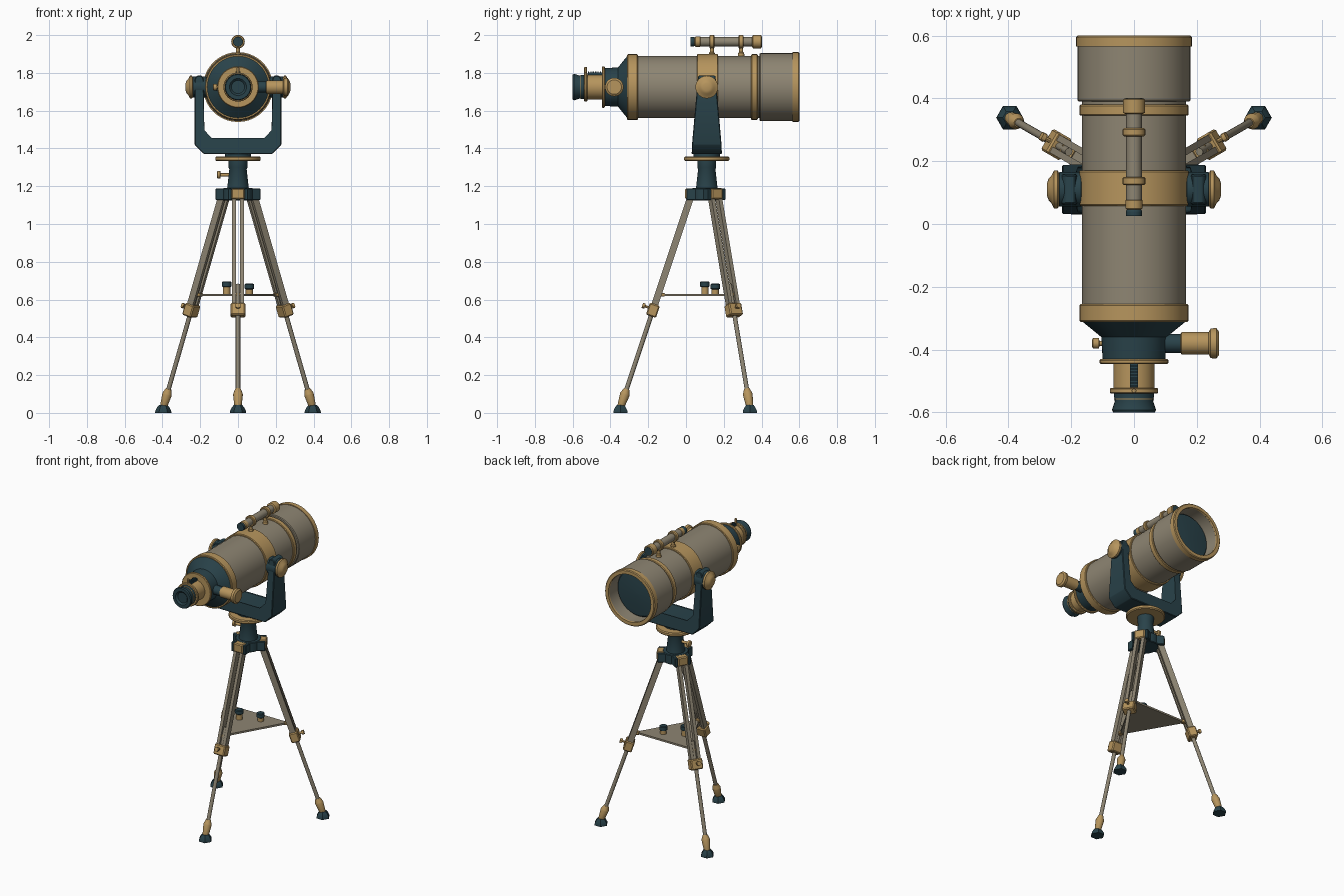
import bpy, bmesh, math
from mathutils import Vector, Matrix

if "Cube" in bpy.data.objects:
    bpy.data.objects.remove(bpy.data.objects["Cube"])


def material(name, rgb):
    m = bpy.data.materials.new(name)
    m.diffuse_color = (*rgb, 1)
    m.use_nodes = True
    m.node_tree.nodes["Principled BSDF"].inputs["Base Color"].default_value = m.diffuse_color
    return m


TAN = material("warm grey", (0.27, 0.235, 0.17))
GOLD = material("brass", (0.47, 0.30, 0.11))
DARK = material("dark teal", (0.022, 0.055, 0.068))

CY, AXIS_Z = 0.11, 1.725          # mount centre in y, tube axis height
X, Y, Z = Vector((1, 0, 0)), Vector((0, 1, 0)), Vector((0, 0, 1))


def finish(name, bm, mat):
    bmesh.ops.recalc_face_normals(bm, faces=bm.faces)
    me = bpy.data.meshes.new(name)
    bm.to_mesh(me)
    bm.free()
    me.materials.append(mat)
    ob = bpy.data.objects.new(name, me)
    bpy.context.collection.objects.link(ob)
    return ob


def lathe(name, profile, mat, origin=(0, 0, 0), axis=Z, n=32, closed=False):
    """Revolve (distance along axis, radius) points; capped unless closed."""
    rot = Vector(axis).to_track_quat('Z', 'Y')
    bm = bmesh.new()
    rings = []
    for t, r in profile:
        rings.append([bm.verts.new(Vector(origin) + rot @ Vector(
            (r * math.cos(2 * math.pi * i / n), r * math.sin(2 * math.pi * i / n), t)))
            for i in range(n)])
    pairs = list(zip(rings, rings[1:]))
    if closed:
        pairs.append((rings[-1], rings[0]))
    else:
        bm.faces.new(rings[0])
        bm.faces.new(rings[-1])
    for a, b in pairs:
        for i in range(n):
            j = (i + 1) % n
            bm.faces.new((a[i], a[j], b[j], b[i]))
    return finish(name, bm, mat)


def band(name, t0, t1, r, mat, origin=(0, 0, 0), axis=Z, n=32, c=0.004):
    """Cylinder with softened rims."""
    return lathe(name, [(t0, r - c), (t0 + c, r), (t1 - c, r), (t1, r - c)],
                 mat, origin, axis, n)


def bar(name, a, b, side, width, depth, mat, bevel=0.0):
    """Box running from a to b, with its width along side."""
    a, b, side = Vector(a), Vector(b), Vector(side).normalized()
    d = b - a
    u = d.normalized()
    w = u.cross(side)
    m = Matrix((side * width, w * depth, d)).transposed().to_4x4()
    bm = bmesh.new()
    bmesh.ops.create_cube(bm, size=1, matrix=Matrix.Translation((a + b) / 2) @ m)
    if bevel:
        bmesh.ops.bevel(bm, geom=bm.edges[:], offset=bevel, segments=1, affect='EDGES')
    return finish(name, bm, mat)


# --- main tube, along y
tube = (0, 0, AXIS_Z)
lathe("main_tube", [(-0.28, 0.165), (0.40, 0.165)], TAN, tube, Y, 40)
lathe("dew_shield", [(0.39, 0.15), (0.39, 0.176), (0.395, 0.18), (0.59, 0.18),
                     (0.595, 0.158), (0.50, 0.158)], TAN, tube, Y, 40, True)
lathe("shield_rim", [(0.565, 0.179), (0.565, 0.185), (0.595, 0.185), (0.60, 0.18),
                     (0.60, 0.158), (0.59, 0.156)], GOLD, tube, Y, 40, True)
lathe("objective_lens", [(0.50, 0.158), (0.51, 0.15), (0.517, 0.08), (0.52, 0.01)],
      DARK, tube, Y, 40)
band("rear_band", -0.312, -0.255, 0.174, GOLD, tube, Y, 40)
band("saddle_band", 0.058, 0.17, 0.175, GOLD, tube, Y, 40)
band("front_band", 0.345, 0.38, 0.174, GOLD, tube, Y, 40)

# --- rear cell, focuser and eyepiece
lathe("rear_cell", [(-0.43, 0.10), (-0.36, 0.104), (-0.312, 0.163), (-0.30, 0.163)],
      DARK, tube, Y, 40)
band("focuser_flange", -0.446, -0.43, 0.11, GOLD, tube, Y)
lathe("focuser_tube", [(-0.53, 0.066), (-0.44, 0.066)], GOLD, tube, Y)
band("focuser_collar", -0.54, -0.522, 0.077, GOLD, tube, Y)
lathe("eyepiece", [(-0.59, 0.035), (-0.60, 0.045), (-0.60, 0.066), (-0.592, 0.07),
                   (-0.565, 0.061), (-0.545, 0.064), (-0.53, 0.064)], DARK, tube, Y)
lathe("eyepiece_ring", [(-0.559, 0.064), (-0.555, 0.064)], GOLD, tube, Y)
bar("focus_rack", (0, -0.52, 1.793), (0, -0.446, 1.793), X, 0.024, 0.016, DARK)
for i in range(8):
    y = -0.516 + i * 0.009
    bar(f"rack_tooth_{i}", (0, y, 1.80), (0, y, 1.807), X, 0.024, 0.0045, DARK)
band("collar_screw", 0.07, 0.105, 0.008, GOLD, (0, -0.531, AXIS_Z), Z, 12, 0.002)
focus = (0, -0.38, AXIS_Z)
lathe("focus_shaft", [(0.09, 0.03), (0.15, 0.03)], DARK, focus, X)
lathe("focus_knob", [(0.148, 0.03), (0.152, 0.036), (0.238, 0.036), (0.244, 0.047),
                     (0.262, 0.049), (0.27, 0.038)], GOLD, focus, X)
lathe("focus_lock", [(0.09, 0.008), (0.11, 0.008), (0.112, 0.017), (0.13, 0.017),
                     (0.133, 0.012)], GOLD, focus, -X, 16)

# --- finder scope on top
finder = (0, 0, 1.965)
lathe("finder_tube", [(0.06, 0.025), (0.37, 0.025)], TAN, finder, Y, 24)
lathe("finder_objective", [(0.35, 0.027), (0.354, 0.035), (0.396, 0.035), (0.40, 0.031)],
      GOLD, finder, Y, 24)
lathe("finder_lens", [(0.39, 0.027), (0.402, 0.027)], DARK, finder, Y, 24)
lathe("finder_focus_ring", [(0.045, 0.022), (0.05, 0.027), (0.075, 0.027), (0.08, 0.022)],
      GOLD, finder, Y, 24)
lathe("finder_eyecup", [(0.025, 0.026), (0.04, 0.026), (0.05, 0.02)], DARK, finder, Y, 24)
for i, y in enumerate((0.137, 0.292)):
    band(f"finder_ring_{i}", y - 0.013, y + 0.013, 0.036, GOLD, finder, Y, 24)
    lathe(f"finder_stalk_{i}", [(1.88, 0.018), (1.905, 0.016), (1.91, 0.011), (1.95, 0.011)],
          GOLD, (0, y, 0), Z, 16)

# --- fork mount: U profile pushed along y, tapering with height
half = [(0.18, 1.37), (0.23, 1.42), (0.23, 1.765), (0.218, 1.785), (0.19, 1.785),
        (0.182, 1.765), (0.182, 1.495), (0.14, 1.45)]
outline = half + [(-x, z) for x, z in reversed(half)]


def fork_half_width(z):
    return 0.08 - 0.034 * max(0, (z - 1.40) / 0.385)


bm = bmesh.new()
sides = [[bm.verts.new((x, CY + s * fork_half_width(z), z)) for x, z in outline]
         for s in (-1, 1)]
for ring in sides:
    bm.faces.new(ring)
for i in range(len(outline)):
    j = (i + 1) % len(outline)
    bm.faces.new((sides[0][i], sides[0][j], sides[1][j], sides[1][i]))
bmesh.ops.bevel(bm, geom=bm.edges[:], offset=0.004, segments=1, affect='EDGES')
finish("fork", bm, DARK)

for s, tag in ((1, "right"), (-1, "left")):
    pivot = (0, CY, AXIS_Z)
    band(f"pivot_bearing_{tag}", 0.165, 0.241, 0.055, DARK, pivot, X * s, 24)
    lathe(f"altitude_knob_{tag}", [(0.238, 0.052), (0.243, 0.06), (0.255, 0.06),
                                   (0.264, 0.042), (0.272, 0.034), (0.277, 0.02)],
          GOLD, pivot, X * s, 24)

# --- azimuth disc, column and hub
base = (0, CY, 0)
band("azimuth_disc", 1.333, 1.358, 0.12, GOLD, base, Z, 40, 0.006)
lathe("azimuth_spindle", [(1.35, 0.07), (1.375, 0.07)], DARK, base)
lathe("column", [(1.17, 0.06), (1.20, 0.056), (1.29, 0.046), (1.30, 0.05), (1.335, 0.05)],
      DARK, base)
lathe("column_screw", [(0.04, 0.009), (0.092, 0.009), (0.094, 0.02), (0.108, 0.02),
                       (0.111, 0.015)], GOLD, (0, CY, 1.26), -X, 16)
band("hub", 1.125, 1.19, 0.08, DARK, base, Z, 24)

# --- three legs
for k, deg in enumerate((-90, 30, 150)):
    out = Vector((math.cos(math.radians(deg)), math.sin(math.radians(deg)), 0))
    side = Z.cross(out)

    def leg(z, off=0.0):
        """Point on the leg line at height z, shifted sideways by off."""
        return Vector(base) + out * (0.08 + 0.333 * (1.16 - z)) + side * off + Z * z

    for s in (-1, 1):
        a = Vector(base) + side * (s * 0.044) + Z * 1.157
        bar(f"hub_cheek_{k}_{s}", a + out * 0.03, a + out * 0.108, side, 0.02, 0.062,
            DARK, 0.004)
        bar(f"leg_rail_{k}_{s}", leg(1.16, s * 0.022), leg(0.55, s * 0.022), side,
            0.021, 0.036, TAN)
    c = Vector(base) + Z * 1.16
    bar(f"hinge_block_{k}", c + out * 0.05, c + out * 0.114, side, 0.068, 0.058, GOLD, 0.006)
    lathe(f"lower_leg_{k}", [(0, 0.012), ((leg(0.68) - leg(0.06)).length, 0.012)], TAN,
          leg(0.06), leg(0.68) - leg(0.06), 16)
    bar(f"leg_collar_{k}", leg(0.512), leg(0.575), side, 0.078, 0.056, GOLD, 0.006)
    lathe(f"collar_knob_{k}", [(0.02, 0.007), (0.045, 0.007), (0.047, 0.014),
                               (0.061, 0.014)], GOLD, leg(0.55), out + Z * 0.33, 12)
    lathe(f"leg_boot_{k}", [(0, 0.018), (0.01, 0.02), (0.07, 0.026), (0.076, 0.024),
                            (0.10, 0.015)], GOLD, leg(0.032), leg(1) - leg(0), 16)
    foot = Vector((0, CY, 0)) + out * 0.457
    lathe(f"foot_{k}", [(0, 0.043), (0.012, 0.042), (0.03, 0.032), (0.042, 0.022)],
          DARK, foot, Z, 6)
    # tray bracket reaching the leg
    t = Vector(base) + Z * 0.625
    bar(f"tray_bracket_{k}", t + out * 0.222, t + out * 0.268, side, 0.03, 0.02, GOLD, 0.003)

# --- triangular accessory tray with two spare eyepieces
bm = bmesh.new()
bmesh.ops.create_cone(bm, cap_ends=True, segments=3, radius1=0.245, radius2=0.245,
                      depth=0.012, matrix=Matrix.Translation((0, CY, 0.624))
                      @ Matrix.Rotation(math.radians(0), 4, 'Z'))
# turn the first corner toward the front leg
first = max(bm.verts, key=lambda v: (v.co.xy - Vector((0, CY))).length)
turn = -math.pi / 2 - math.atan2(first.co.y - CY, first.co.x)
bmesh.ops.rotate(bm, verts=bm.verts, cent=base, matrix=Matrix.Rotation(turn, 3, 'Z'))
finish("tray", bm, TAN)
for i, (x, y, h) in enumerate(((-0.06, 0.10, 0.066), (0.06, 0.155, 0.054))):
    spot = (x, y, 0.63)
    lathe(f"spare_barrel_{i}", [(0, 0.019), (h - 0.028, 0.019)], GOLD, spot, Z, 20)
    lathe(f"spare_eyepiece_{i}", [(h - 0.03, 0.02), (h - 0.026, 0.025), (h - 0.004, 0.025),
                                  (h, 0.02)], DARK, spot, Z, 20)

# --- smooth shading with crisp edges
for ob in bpy.context.collection.objects:
    ob.select_set(True)
    bpy.context.view_layer.objects.active = ob
bpy.ops.object.shade_smooth_by_angle(angle=math.radians(30))
